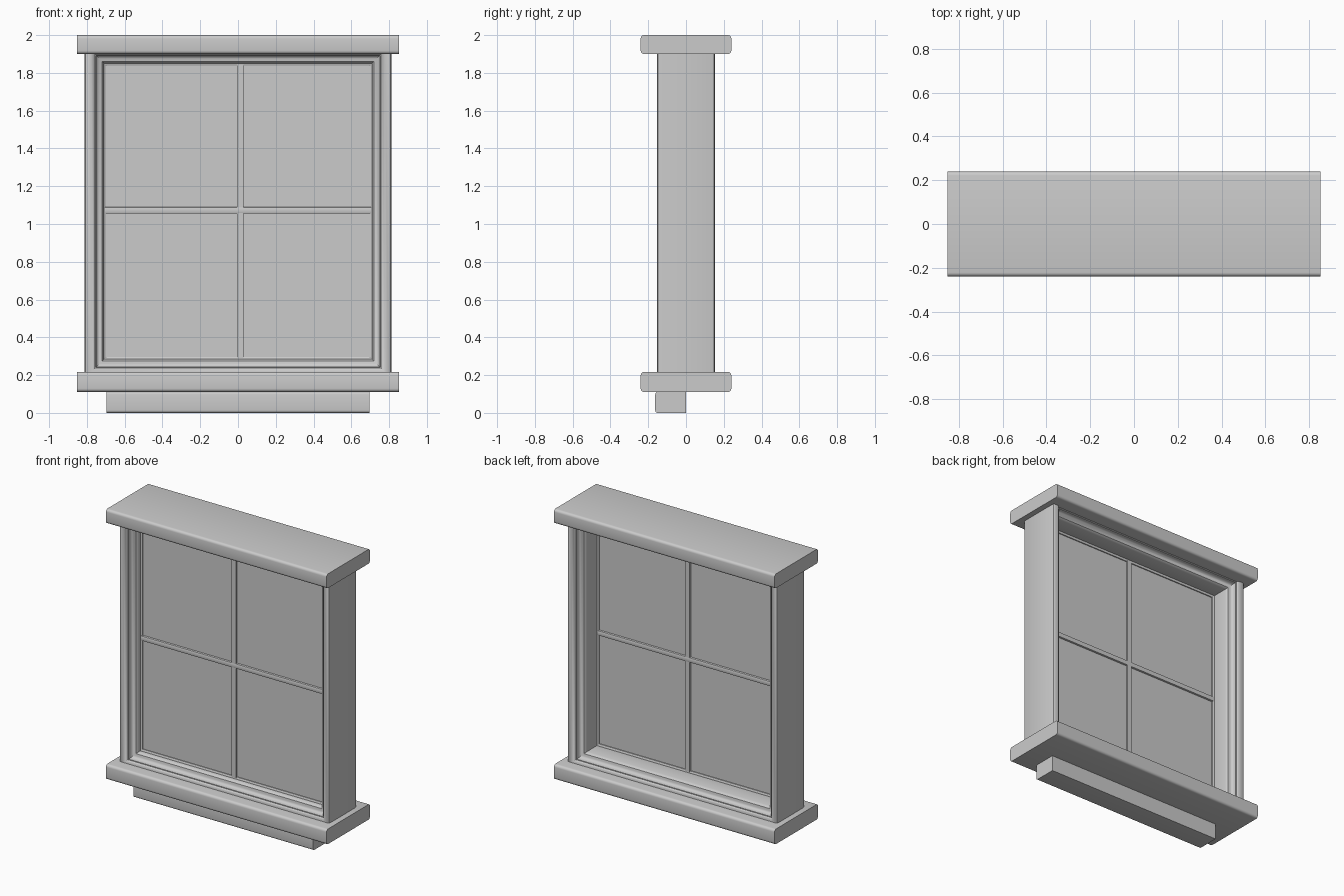
import bpy, bmesh

if "Cube" in bpy.data.objects:
    bpy.data.objects.remove(bpy.data.objects["Cube"])

ZC, HALF_W, HALF_H = 1.0675, 0.71, 0.7835   # opening centre and half sizes


def finish(name, bm):
    bmesh.ops.recalc_face_normals(bm, faces=bm.faces)
    me = bpy.data.meshes.new(name)
    bm.to_mesh(me)
    bm.free()
    ob = bpy.data.objects.new(name, me)
    bpy.context.collection.objects.link(ob)
    bpy.ops.object.select_all(action='DESELECT')
    bpy.context.view_layer.objects.active = ob
    ob.select_set(True)
    bpy.ops.object.shade_smooth_by_angle(angle=0.6)
    return ob


def board(name, x, y, z, radius=0.0, front_only=False, segments=4):
    """Box between (min, max) pairs, with its long x edges rounded."""
    bm = bmesh.new()
    bmesh.ops.create_cube(bm, size=1)
    for v in bm.verts:
        v.co = [(a + b) / 2 + c * (b - a) for (a, b), c in zip((x, y, z), v.co)]
    if radius:
        edges = [e for e in bm.edges
                 if abs(e.verts[0].co.x - e.verts[1].co.x) > 0.5
                 and not (front_only and e.verts[0].co.y > y[0] + 0.01)]
        bmesh.ops.bevel(bm, geom=edges, offset=radius, segments=segments,
                        profile=0.5, affect='EDGES')
    return finish(name, bm)


def ring(name, profile):
    """Sweep a closed (outward offset, y) profile round the opening, mitred."""
    bm = bmesh.new()
    loops = [[bm.verts.new((sx * (HALF_W + d), y, ZC + sz * (HALF_H + d)))
              for d, y in profile]
             for sx, sz in ((-1, -1), (1, -1), (1, 1), (-1, 1))]
    n = len(profile)
    for i in range(4):
        a, b = loops[i], loops[(i + 1) % 4]
        for j in range(n):
            k = (j + 1) % n
            bm.faces.new((a[j], a[k], b[k], b[j]))
    return finish(name, bm)


# Head and sill boards, and the apron under the front of the sill
board("head", (-0.853, 0.853), (-0.24, 0.24), (1.90, 2.0), 0.018)
board("sill", (-0.853, 0.853), (-0.24, 0.24), (0.111, 0.217), 0.018)
board("apron", (-0.695, 0.695), (-0.163, 0), (0, 0.111), 0.014, True)

# Moulded frame: rounded outer lip, cove and inner step on both faces
front = [(0.102, -0.138), (0.098, -0.148), (0.088, -0.153), (0.068, -0.153),
         (0.056, -0.148), (0.047, -0.136), (0.042, -0.136), (0.042, -0.118),
         (0.036, -0.108), (0.024, -0.102), (0.010, -0.098), (0.004, -0.090),
         (0.0, -0.078)]
back = [(d, -y) for d, y in reversed(front)]
ring("moulded_frame", front + back)

# Slim sash lining the frame
ring("sash", [(0.02, -0.065), (0.0, -0.065), (-0.012, -0.058),
              (-0.012, -0.037), (0.0, -0.03), (0.02, -0.03)])

# Glass and the crossed glazing bars
board("glass", (-0.71, 0.71), (-0.052, -0.044), (0.285, 1.85))
board("horizontal_bar", (-0.705, 0.705), (-0.066, -0.03), (1.055, 1.09), 0.006, segments=2)
board("vertical_bar", (-0.006, 0.029), (-0.065, -0.031), (0.29, 1.845))
